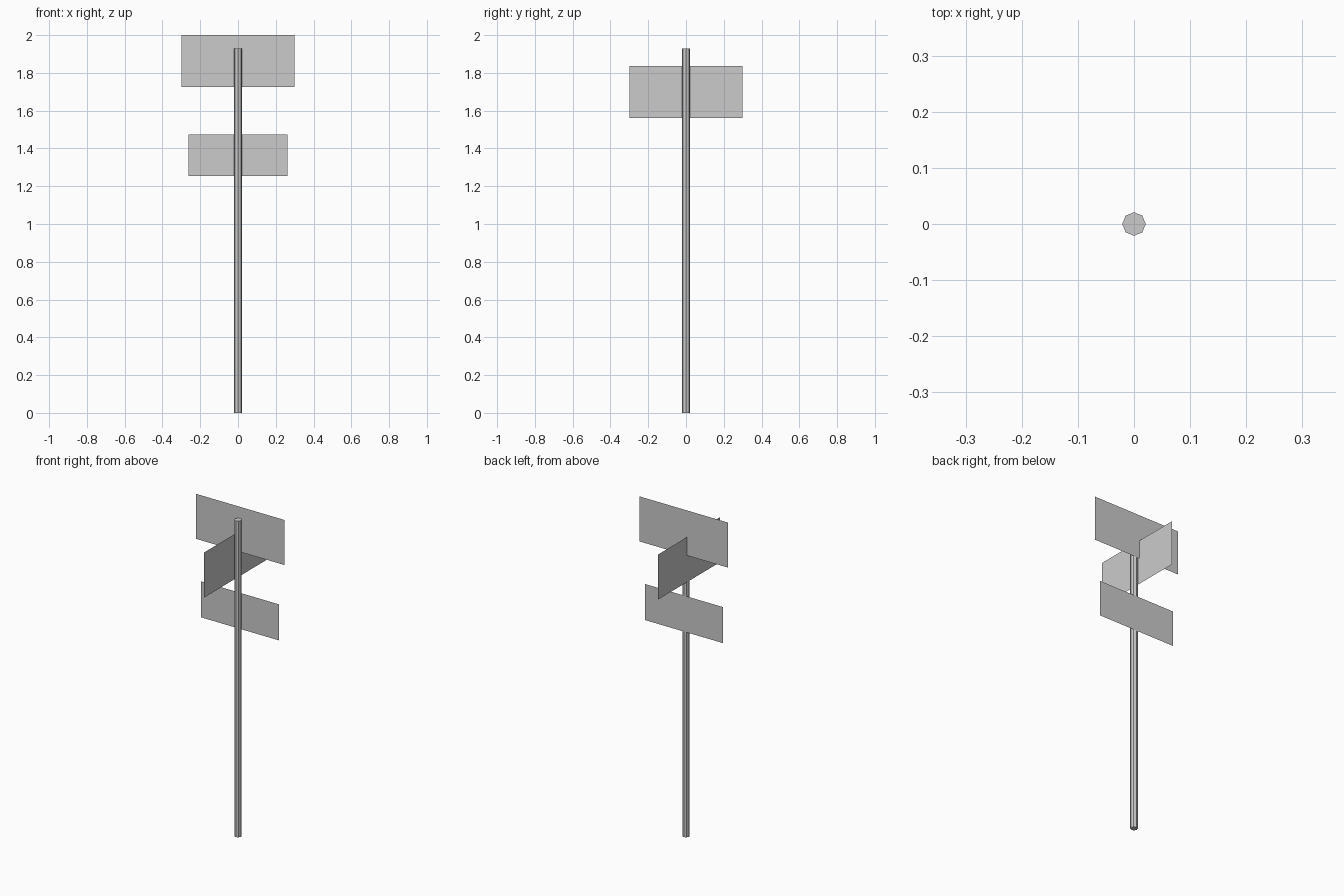
import bpy
from math import radians

if "Cube" in bpy.data.objects:
    bpy.data.objects.remove(bpy.data.objects["Cube"])

POLE_R = 0.021
POLE_H = 1.93

# Eight-sided capped pole
bpy.ops.mesh.primitive_cylinder_add(vertices=8, radius=POLE_R, depth=POLE_H,
                                    location=(0, 0, POLE_H / 2))
bpy.context.object.name = "pole"


def sign(name, width, z_low, z_high, x=0, y=0, turn=0):
    """Flat single-sided sheet standing upright, touching the pole."""
    bpy.ops.mesh.primitive_plane_add(size=1, location=(x, y, (z_low + z_high) / 2),
                                     rotation=(radians(90), 0, radians(turn)))
    ob = bpy.context.object
    ob.name = name
    ob.scale = (width, z_high - z_low, 1)


# Two signs on the back of the pole, one on its left side
sign("upper_sign", 0.6, 1.725, 2.0, y=POLE_R)
sign("side_sign", 0.6, 1.562, 1.837, x=-POLE_R, turn=90)
sign("lower_sign", 0.526, 1.255, 1.475, y=POLE_R)
